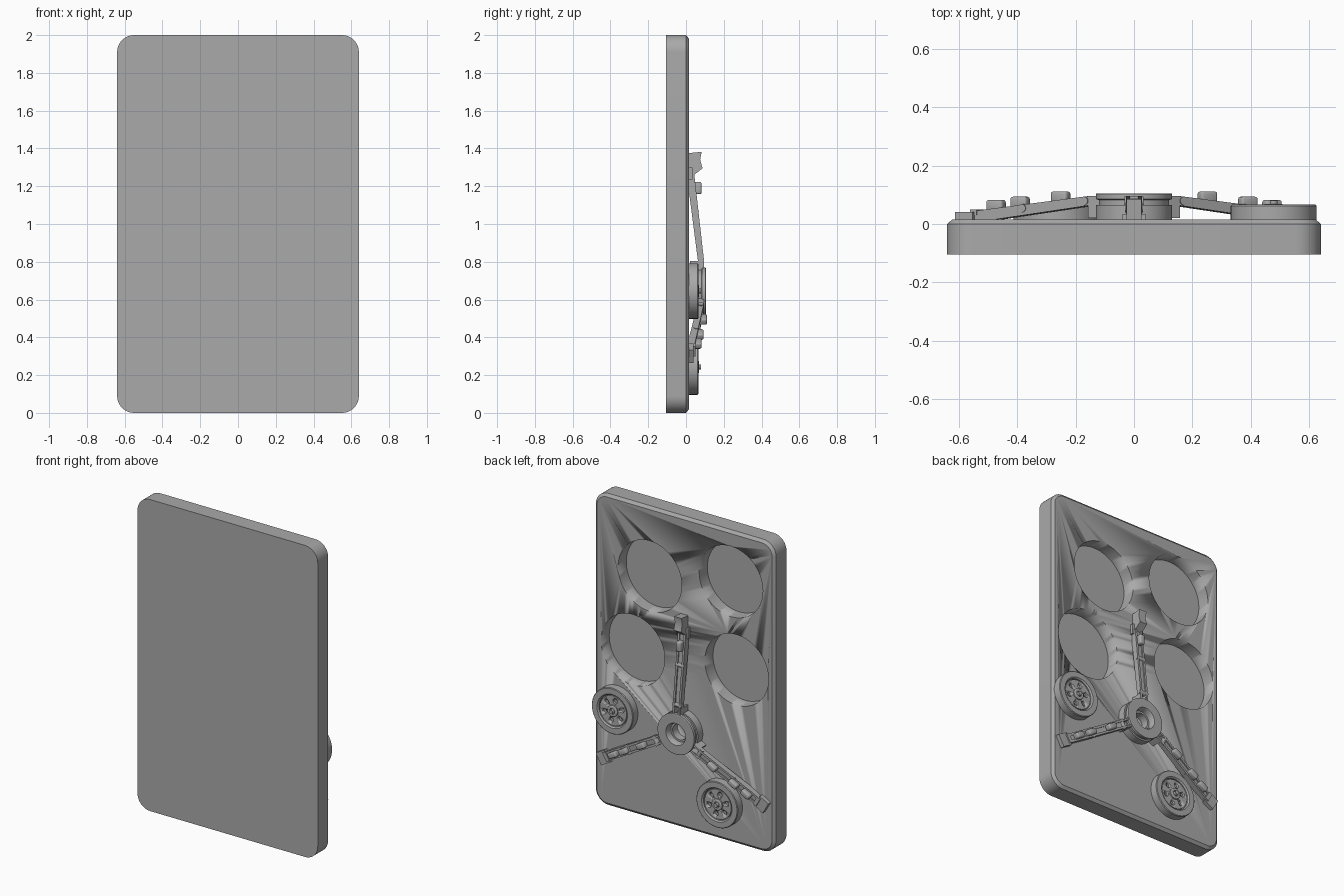
import bpy, bmesh, math
from mathutils import Matrix

if "Cube" in bpy.data.objects:
    bpy.data.objects.remove(bpy.data.objects["Cube"])

grey = bpy.data.materials.new("plain grey")
grey.diffuse_color = (0.4, 0.4, 0.4, 1)
grey.use_nodes = True
grey.node_tree.nodes["Principled BSDF"].inputs["Base Color"].default_value = grey.diffuse_color


def frame(x, z, deg=0):
    """Local axes: u along the panel at an angle, v across, w out of the back."""
    c, s = math.cos(math.radians(deg)), math.sin(math.radians(deg))
    return Matrix(((c, s, 0, x), (0, 0, 1, 0), (s, -c, 0, z), (0, 0, 0, 1)))


def finish(name, bm, mat, smooth=True):
    bmesh.ops.transform(bm, matrix=mat, verts=bm.verts)
    bmesh.ops.recalc_face_normals(bm, faces=bm.faces)
    me = bpy.data.meshes.new(name)
    bm.to_mesh(me)
    bm.free()
    ob = bpy.data.objects.new(name, me)
    bpy.context.collection.objects.link(ob)
    me.materials.append(grey)
    if smooth:
        bpy.ops.object.select_all(action='DESELECT')
        ob.select_set(True)
        bpy.context.view_layer.objects.active = ob
        bpy.ops.object.shade_smooth_by_angle(angle=math.radians(30))
    return ob


def lathe(name, profile, mat, n=48):
    """Closed (radius, height) profile spun round w."""
    bm = bmesh.new()
    rings = [[bm.verts.new((r * math.cos(a), r * math.sin(a), h)) for r, h in profile]
             for a in [2 * math.pi * i / n for i in range(n)]]
    k = len(profile)
    for i in range(n):
        A, B = rings[i], rings[(i + 1) % n]
        for j in range(k):
            bm.faces.new((A[j], B[j], B[(j + 1) % k], A[(j + 1) % k]))
    bmesh.ops.remove_doubles(bm, verts=bm.verts, dist=1e-5)
    return finish(name, bm, mat)


def prism(name, profile, v0, v1, mat, bevel=0):
    """(u, w) outline extruded across v."""
    bm = bmesh.new()
    a = [bm.verts.new((u, v0, w)) for u, w in profile]
    b = [bm.verts.new((u, v1, w)) for u, w in profile]
    bm.faces.new(a)
    bm.faces.new(b[::-1])
    for i in range(len(a)):
        j = (i + 1) % len(a)
        bm.faces.new((a[i], b[i], b[j], a[j]))
    if bevel:
        bmesh.ops.bevel(bm, geom=bm.edges[:], offset=bevel, segments=3,
                        profile=0.5, affect='EDGES')
    return finish(name, bm, mat)


def box(name, u0, u1, v0, v1, w0, w1, mat, bevel=0):
    return prism(name, [(u0, w0), (u1, w0), (u1, w1), (u0, w1)], v0, v1, mat, bevel)


def disc(r, h0, h1):
    return [(0, h0), (r, h0), (r, h1), (0, h1)]


def cross_pin(name, u, w, r, half, mat):
    pts = [(u + r * math.cos(t * math.pi / 8), w + r * math.sin(t * math.pi / 8)) for t in range(16)]
    prism(name, pts, -half, half, mat)


def cut(ob, cutters):
    bpy.context.view_layer.objects.active = ob
    for c in cutters:
        m = ob.modifiers.new("cut", 'BOOLEAN')
        m.operation, m.solver, m.object = 'DIFFERENCE', 'EXACT', c
        bpy.ops.object.modifier_apply(modifier=m.name)
        bpy.data.objects.remove(c)


# back panel: rounded slab with a chamfered rear edge
def outline(inset, r=0.09, n=10):
    pts = []
    for k, (sx, sz) in enumerate([(1, 1), (-1, 1), (-1, -1), (1, -1)]):
        for i in range(n + 1):
            a = math.pi / 2 * (k + i / n)
            pts.append((sx * (0.64 - r) + (r - inset) * math.cos(a),
                        1 + sz * (1 - r) + (r - inset) * math.sin(a)))
    return pts


bm = bmesh.new()
loops = [[bm.verts.new((x, y, z)) for x, z in outline(i)]
         for y, i in [(-0.105, 0), (0, 0), (0.015, 0.018)]]
bm.faces.new(loops[0])
bm.faces.new(loops[2][::-1])
for A, B in zip(loops, loops[1:]):
    for i in range(len(A)):
        j = (i + 1) % len(A)
        bm.faces.new((A[i], A[j], B[j], B[i]))
panel = finish("panel", bm, Matrix())

# four round recesses
cut(panel, [lathe("recess_cutter", disc(0.226, -0.068, 0.05), frame(x, z), 64)
            for x, z in [(0.246, 1.555), (-0.33, 1.675), (0.367, 1.05), (-0.37, 1.118)]])

# two spare wheels
for x, z in [(0.478, 0.645), (-0.265, 0.243)]:
    f = frame(x, z)
    lathe("wheel_tyre", [(0.09, 0.01), (0.147, 0.01), (0.147, 0.062), (0.143, 0.066),
                         (0.108, 0.066), (0.1, 0.058), (0.1, 0.045), (0.09, 0.045)], f, 64)
    d = lathe("wheel_disc", disc(0.095, 0.012, 0.056), f, 48)
    cut(d, [lathe("hole_cutter", disc(0.016, 0.04, 0.08),
                  f @ Matrix.Translation((0.064 * math.cos(a), 0.064 * math.sin(a), 0)), 20)
            for a in [math.pi / 3 * i + 0.3 for i in range(6)]])
    lathe("wheel_hub", [(0.018, 0.05), (0.036, 0.05), (0.036, 0.064), (0.03, 0.068), (0.018, 0.068)], f, 32)
    lathe("wheel_axle", disc(0.013, 0.05, 0.08), f, 20)

# central hub ring
HUB = (0, 0.64)
lathe("hub_ring", [(0.062, 0.01), (0.12, 0.01), (0.12, 0.082), (0.13, 0.085), (0.13, 0.103),
                   (0.127, 0.105), (0.07, 0.105), (0.062, 0.09)], frame(*HUB), 64)
lathe("hub_base", [(0.05, 0.01), (0.13, 0.01), (0.13, 0.065), (0.05, 0.065)], frame(*HUB), 64)

# three folding legs at 120 degrees
for deg in (90, -30, 210):
    f = frame(HUB[0], HUB[1], deg)
    upper = deg == 90

    def top(u):
        return 0.095 - 0.113 * (u - 0.17)

    for s in (-1, 1):
        # hinge lugs and side rails
        box("hinge_lug", 0.11, 0.165, s * 0.022 - 0.006, s * 0.022 + 0.006, 0.02, 0.095, f)
        prism("leg_rail", [(0.15, 0.065), (0.15, 0.09), (0.17, 0.095), (0.63, 0.043),
                           (0.63, 0.016), (0.53, 0.016)], s * 0.021 - 0.007, s * 0.021 + 0.007, f)
    prism("leg_beam", [(0.17, 0.064), (0.17, 0.087), (0.63, 0.036), (0.63, 0.016), (0.53, 0.017)],
          -0.016, 0.016, f)
    cross_pin("hinge_pin", 0.18, 0.079, 0.015, 0.032, f)
    cross_pin("leg_pin", 0.425, 0.054, 0.014, 0.031, f)

    # rounded grips on the leg
    for u in ((0.55,) if upper else (0.29, 0.45, 0.545)):
        box("leg_grip", u - 0.032, u + 0.032, -0.018, 0.018, top(u) - 0.012, top(u) + 0.03, f, 0.009)

    # feet
    if upper:
        prism("upper_foot", [(0.61, 0.03), (0.655, 0.088), (0.70, 0.075), (0.742, 0.083),
                             (0.735, 0.012), (0.66, 0.012)], -0.026, 0.026, f)
        box("foot_clip", 0.595, 0.66, -0.04, 0.04, 0.012, 0.035, f)
    else:
        box("foot", 0.615, 0.685, -0.04, 0.04, 0.012, 0.041, f)
        box("foot_clip", 0.605, 0.63, -0.03, 0.03, 0.03, 0.05, f)
